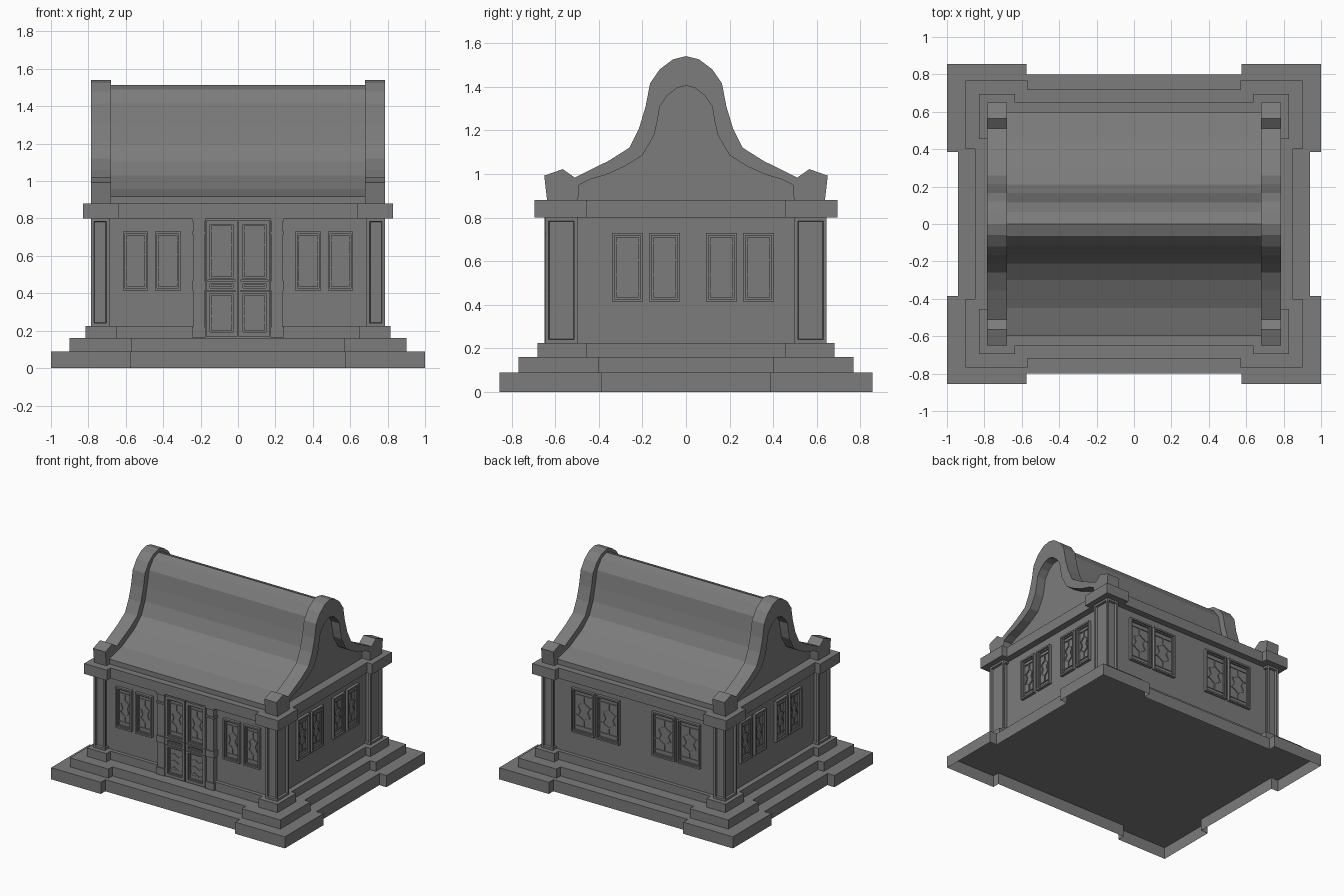
import bpy, bmesh, math
from mathutils import Matrix, Vector

if "Cube" in bpy.data.objects:
    bpy.data.objects.remove(bpy.data.objects["Cube"])

stone = bpy.data.materials.new("dark_grey")
stone.diffuse_color = (.2, .2, .2, 1)
stone.use_nodes = True
stone.node_tree.nodes["Principled BSDF"].inputs["Base Color"].default_value = stone.diffuse_color


def finish(name, bm):
    bmesh.ops.recalc_face_normals(bm, faces=bm.faces)
    me = bpy.data.meshes.new(name)
    bm.to_mesh(me)
    bm.free()
    me.materials.append(stone)
    ob = bpy.data.objects.new(name, me)
    bpy.context.collection.objects.link(ob)
    return ob


def add_box(bm, x0, x1, y0, y1, z0, z1):
    m = Matrix.Translation(((x0 + x1) / 2, (y0 + y1) / 2, (z0 + z1) / 2)) @ \
        Matrix.Diagonal((abs(x1 - x0), abs(y1 - y0), abs(z1 - z0), 1))
    bmesh.ops.create_cube(bm, size=1, matrix=m)


def add_prism(bm, pts, shift, bottom=True):
    """Extrude a planar outline by a shift vector."""
    a = [bm.verts.new(p) for p in pts]
    b = [bm.verts.new(Vector(p) + Vector(shift)) for p in pts]
    n = len(a)
    if bottom:
        bm.faces.new(a)
    bm.faces.new(b)
    for i in range(n):
        bm.faces.new((a[i], a[(i + 1) % n], b[(i + 1) % n], b[i]))


def slab(name, corner, recess, notch, z0, z1, bottom=True):
    """Slab whose four corners project beyond its sides."""
    (X, Y), (rx, ry), (nx, ny) = corner, recess, notch
    quad = [(rx, ny), (X, ny), (X, Y), (nx, Y), (nx, ry)]
    pts = []
    for sx, sy in ((1, 1), (-1, 1), (-1, -1), (1, -1)):
        q = quad if sx * sy > 0 else quad[::-1]
        pts += [(sx * x, sy * y, z0) for x, y in q]
    bm = bmesh.new()
    add_prism(bm, pts, (0, 0, z1 - z0), bottom)
    return finish(name, bm)


def add_bar(bm, p, q, w, y0, y1):
    """Straight bar between two points of a front-facing panel."""
    d = Vector((q[0] - p[0], q[1] - p[1]))
    n = Vector((-d.y, d.x)).normalized() * w / 2
    c = [(p[0] + n.x, p[1] + n.y), (q[0] + n.x, q[1] + n.y),
         (q[0] - n.x, q[1] - n.y), (p[0] - n.x, p[1] - n.y)]
    add_prism(bm, [(u, y0, v) for u, v in c], (0, y1 - y0, 0))


def add_frame(bm, u0, u1, z0, z1, w, y0, y1):
    add_box(bm, u0, u0 + w, y0, y1, z0, z1)
    add_box(bm, u1 - w, u1, y0, y1, z0, z1)
    add_box(bm, u0 + w, u1 - w, y0, y1, z0, z0 + w)
    add_box(bm, u0 + w, u1 - w, y0, y1, z1 - w, z1)


# lattice: two cross rails and a stretched loop held by short spokes
LATTICE = [((0, .12), (1, .12)), ((0, .88), (1, .88)),
           ((.2, .38), (.5, .28)), ((.5, .28), (.8, .38)), ((.8, .38), (.68, .5)),
           ((.68, .5), (.8, .62)), ((.8, .62), (.5, .72)), ((.5, .72), (.2, .62)),
           ((.2, .62), (.32, .5)), ((.32, .5), (.2, .38)), ((.5, .12), (.5, .28)),
           ((.5, .72), (.5, .88)), ((0, .38), (.2, .38)), ((.8, .62), (1, .62))]


def add_panel(bm, u0, u1, z0, z1, d, lattice=LATTICE):
    """Framed lattice panel standing on a plane at distance d."""
    add_frame(bm, u0, u1, z0, z1, .012, -d - .022, -d + .01)
    u0, u1, z0, z1 = u0 + .012, u1 - .012, z0 + .012, z1 - .012
    add_frame(bm, u0, u1, z0, z1, .009, -d - .011, -d + .01)

    def at(p):
        return u0 + p[0] * (u1 - u0), z0 + p[1] * (z1 - z0)
    for p, q in lattice:
        add_bar(bm, at(p), at(q), .007, -d - .006, -d + .005)


def windows(name, spans, z0, z1, d, angle):
    bm = bmesh.new()
    for a, b in spans:
        add_panel(bm, min(a, b), max(a, b), z0, z1, d)
    bm.transform(Matrix.Rotation(math.radians(angle), 4, 'Z'))
    finish(name, bm)


WX, WY = .735, .60

# stepped base, hollow underneath
slab("base_lower_step", (1, .855), (.94, .80), (.575, .385), 0, .09, bottom=False)
slab("base_middle_step", (.90, .768), (.85, .72), (.57, .40), .09, .16)
slab("base_upper_step", (.815, .68), (.775, .628), (.65, .455), .16, .225)

# walls and cornice
bm = bmesh.new()
add_box(bm, -WX, WX, -WY, WY, .225, .80)
finish("walls", bm)
slab("cornice", (.83, .695), (.785, .65), (.635, .455), .80, .88)

# corner pillars with sunken panels
bm = bmesh.new()
for sx in (-1, 1):
    for sy in (-1, 1):
        add_box(bm, sx * .688, sx * .785, sy * .497, sy * .645, .225, .80)
bmesh.ops.recalc_face_normals(bm, faces=bm.faces)
sides = [f for f in bm.faces if abs(f.normal.z) < .5]
bmesh.ops.inset_individual(bm, faces=sides, thickness=.022)
bmesh.ops.inset_individual(bm, faces=sides, thickness=.005, depth=-.016)
finish("corner_pillars", bm)

# windows on all four walls
half = [(.305, .445), (.48, .615)]
windows("front_windows", half + [(-b, -a) for a, b in half], .415, .73, WY, 0)
back = [(.14, .335), (.355, .55)]
windows("back_windows", back + [(-b, -a) for a, b in back], .40, .74, WY, 180)
side = [(-.34, -.197), (-.17, -.028), (.092, .234), (.261, .404)]
windows("right_windows", side, .415, .73, WX, 90)
windows("left_windows", [(-b, -a) for a, b in side], .415, .73, WX, 270)

# double door: tall lattice, narrow rail panel and lower panel on each leaf
WAVES = [((0, v), (.35, v + .12)) for v in (.15, .4, .65)] + \
        [((.35, v + .12), (.65, v)) for v in (.15, .4, .65)] + \
        [((.65, v), (1, v + .12)) for v in (.15, .4, .65)]
bm = bmesh.new()
add_box(bm, -.175, .175, -.626, -.59, .165, .80)
for s in (-1, 1):
    u0, u1 = sorted((s * .004, s * .172))
    add_frame(bm, u0, u1, .17, .79, .01, -.648, -.62)
    add_panel(bm, u0 + .01, u1 - .01, .47, .78, .626)
    add_panel(bm, u0 + .01, u1 - .01, .415, .465, .626, [])
    add_panel(bm, u0 + .01, u1 - .01, .18, .41, .626, WAVES)
finish("double_door", bm)

# door posts with foot, collar and cap blocks
bm = bmesh.new()
for s in (-1, 1):
    add_box(bm, s * .18, s * .24, -.64, -.59, .165, .80)
    for z0, z1 in ((.165, .22), (.415, .465), (.715, .73), (.785, .80)):
        add_box(bm, s * .175, s * .247, -.648, -.59, z0, z1)
finish("door_posts", bm)


def mirrored(half_profile, x):
    """Full (x, y, z) outline from a half profile starting on the centre line."""
    return [(x, -y, z) for y, z in half_profile[:0:-1]] + [(x, y, z) for y, z in half_profile]


# swept roof in flat bands, set in from the gable rims
roof = [(0, 1.515), (.065, 1.49), (.115, 1.42), (.14, 1.30), (.165, 1.20),
        (.21, 1.105), (.30, 1.03), (.45, .957), (.60, .918), (.60, .88)]
bm = bmesh.new()
add_prism(bm, mirrored(roof, -.69), (1.38, 0, 0))
finish("roof", bm)

# gable rims with upturned ends around an open arch
outer = [(0, 1.54), (.06, 1.525), (.12, 1.48), (.165, 1.415), (.185, 1.31), (.215, 1.21),
         (.26, 1.12), (.355, 1.06), (.51, .983), (.565, 1.022), (.65, .992), (.637, .88)]
inner = [(0, 1.405), (.04, 1.395), (.085, 1.36), (.12, 1.31), (.13, 1.25), (.145, 1.18),
         (.20, 1.085), (.28, 1.035), (.37, .995), (.44, .975), (.49, .95), (.495, .88)]
for side_name, s in (("left", -1), ("right", 1)):
    bm = bmesh.new()
    add_prism(bm, mirrored(outer, s * .68) + mirrored(inner, s * .68)[::-1], (s * .105, 0, 0))
    finish(side_name + "_gable_rim", bm)

    # recessed gable wall
    bm = bmesh.new()
    add_prism(bm, mirrored(inner, s * .68), (s * .035, 0, 0))
    finish(side_name + "_gable_wall", bm)
